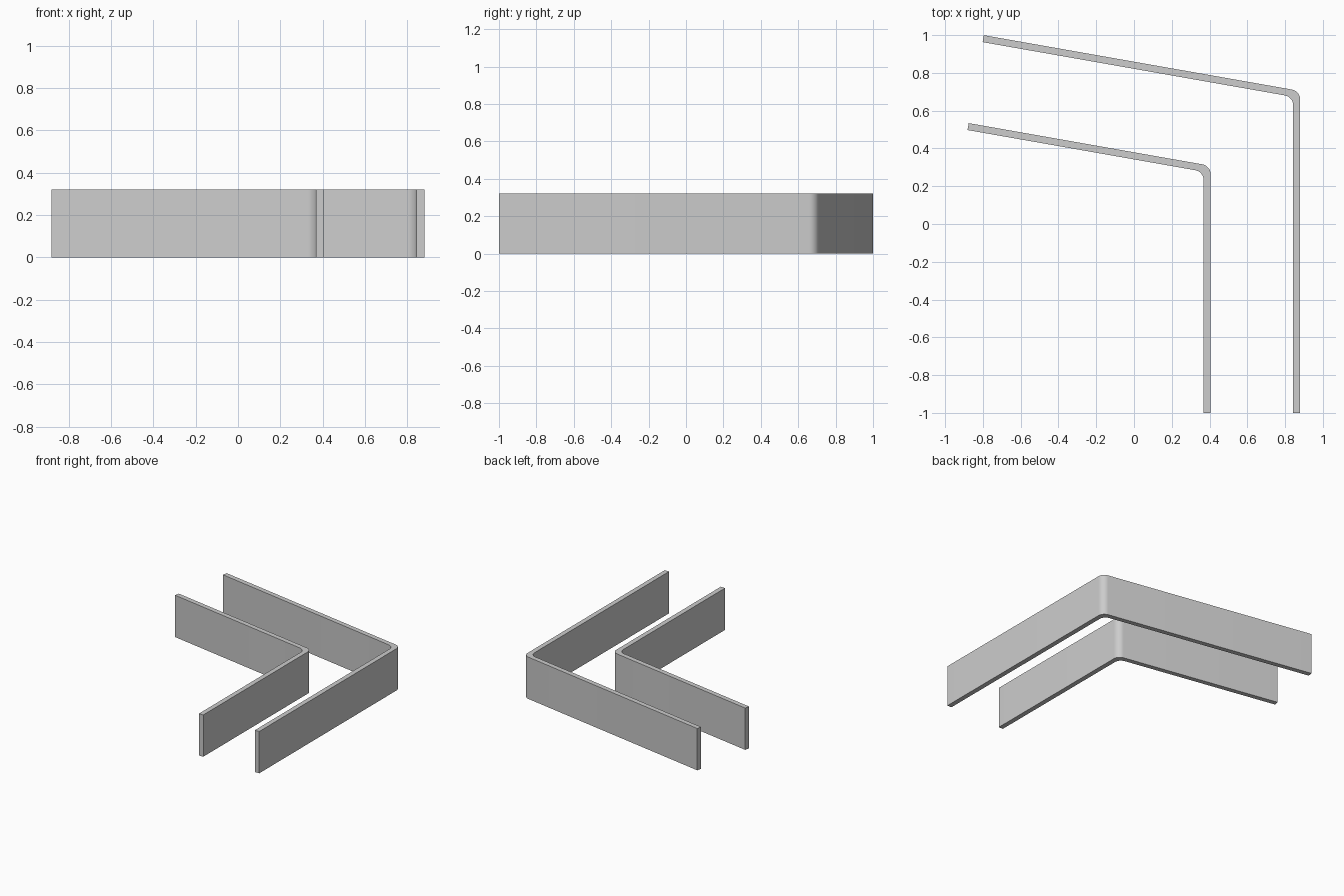
import bpy, bmesh, math
from mathutils import Vector

cube = bpy.data.objects.get("Cube")
if cube:
    bpy.data.objects.remove(cube, do_unlink=True)

HEIGHT, THICK, RADIUS = 0.32, 0.037, 0.054
ANGLE = math.radians(10)

grey = bpy.data.materials.new("plain_grey")
grey.use_nodes = True
colour = (0.604, 0.604, 0.604, 1)
grey.diffuse_color = colour
grey.node_tree.nodes["Principled BSDF"].inputs["Base Color"].default_value = colour


def rounded(corner, a, b, steps=10):
    """Arc replacing a corner between directions a and b."""
    half = a.angle(b) / 2
    centre = corner + (a + b).normalized() * RADIUS / math.sin(half)
    reach = RADIUS / math.tan(half)
    start = (corner + a * reach - centre).normalized()
    end = (corner + b * reach - centre).normalized()
    return [centre + start.slerp(end, i / steps) * RADIUS for i in range(steps + 1)]


def bent_wall(name, corner_x, corner_y, arm_end_x):
    """Straight leg running to the front, then an arm bent to the right."""
    leg = Vector((0, -1, 0))
    arm = Vector((-math.cos(ANGLE), math.sin(ANGLE), 0))
    inward = Vector((-math.sin(ANGLE), -math.cos(ANGLE), 0))
    outer = Vector((corner_x, corner_y, 0))
    # inner corner: intersection of the two offset faces
    drop = (THICK - THICK * math.sin(ANGLE)) / math.cos(ANGLE)
    inner = outer + Vector((-THICK, -drop, 0))
    tip = outer + arm * ((corner_x - arm_end_x) / math.cos(ANGLE))

    outline = [Vector((corner_x, -1, 0))]
    outline += rounded(outer, leg, arm)
    outline += [tip, tip + inward * THICK]
    outline += rounded(inner, arm, leg)
    outline += [Vector((corner_x - THICK, -1, 0))]

    # extrude the plan outline to full height
    bm = bmesh.new()
    base = bm.faces.new([bm.verts.new(p) for p in outline])
    top = bmesh.ops.extrude_face_region(bm, geom=[base])["geom"]
    bmesh.ops.translate(bm, vec=(0, 0, HEIGHT),
                        verts=[v for v in top if isinstance(v, bmesh.types.BMVert)])
    bmesh.ops.recalc_face_normals(bm, faces=bm.faces)
    mesh = bpy.data.meshes.new(name)
    bm.to_mesh(mesh)
    bm.free()
    mesh.materials.append(grey)
    wall = bpy.data.objects.new(name, mesh)
    bpy.context.collection.objects.link(wall)
    bpy.ops.object.select_all(action='DESELECT')
    wall.select_set(True)
    bpy.context.view_layer.objects.active = wall
    bpy.ops.object.shade_smooth_by_angle(angle=math.radians(30))


bent_wall("outer_wall", 0.88, 0.704, -0.795)
bent_wall("inner_wall", 0.406, 0.308, -0.875)
